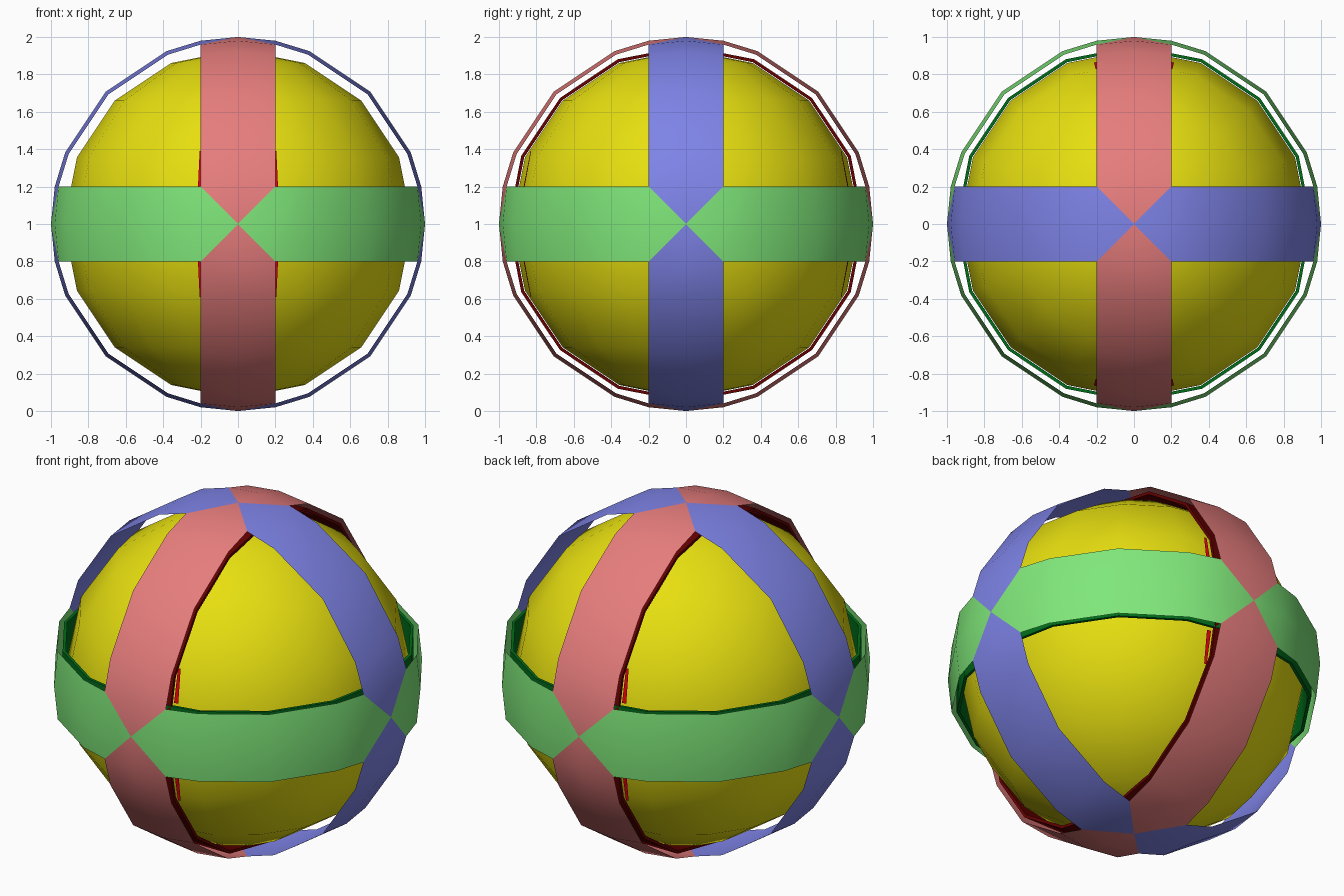
import bpy, bmesh, math
from mathutils import Vector

if "Cube" in bpy.data.objects:
    bpy.data.objects.remove(bpy.data.objects["Cube"])

CENTRE = Vector((0, 0, 1))
HALF = 0.2            # half width of every band
STEP = math.pi / 8    # 16-sided rings

# In-plane axes and band axis for each ring direction
FRAMES = {
    "green": (Vector((1, 0, 0)), Vector((0, 1, 0)), Vector((0, 0, 1))),
    "blue": (Vector((1, 0, 0)), Vector((0, 0, 1)), Vector((0, 1, 0))),
    "red": (Vector((0, 1, 0)), Vector((0, 0, 1)), Vector((1, 0, 0))),
}


def material(name, rgb):
    m = bpy.data.materials.new(name)
    m.diffuse_color = (*rgb, 1)
    m.use_nodes = True
    m.node_tree.nodes["Principled BSDF"].inputs["Base Color"].default_value = m.diffuse_color
    return m


MATS = {
    "yellow": material("yellow", (0.93, 0.86, 0.006)),
    "red": material("light red", (0.86, 0.22, 0.22)),
    "green": material("light green", (0.22, 0.82, 0.2)),
    "blue": material("light blue", (0.22, 0.24, 0.84)),
    "dark_red": material("dark red", (0.13, 0.0, 0.0)),
    "dark_green": material("dark green", (0.0, 0.15, 0.01)),
    "bright_red": material("bright red", (0.9, 0.0, 0.005)),
}


def finish(bm, name, mat):
    mesh = bpy.data.meshes.new(name)
    bm.to_mesh(mesh)
    bm.free()
    mesh.materials.append(MATS[mat])
    mesh.shade_smooth()
    mesh.set_sharp_from_angle(angle=math.radians(35))
    ob = bpy.data.objects.new(name, mesh)
    ob.location = CENTRE
    bpy.context.collection.objects.link(ob)
    return ob


def face_outward(bm):
    bm.normal_update()
    for f in bm.faces:
        if f.normal.dot(f.calc_center_median()) < 0:
            f.normal_flip()


def outer_band(name, mat):
    """Thin band on the unit sphere, with pointed joints where bands cross."""
    u, v, w = FRAMES[mat]
    bm = bmesh.new()
    edge = math.sqrt(1 - HALF ** 2)
    corner = math.sqrt(1 - 2 * HALF ** 2)
    for q in range(4):
        c, s = round(math.cos(q * math.pi / 2)), round(math.sin(q * math.pi / 2))
        p, t = u * c + v * s, v * c - u * s

        def row(a, b, ca, cb):
            return [bm.verts.new(p * x + t * y + w * z) for x, y, z in
                    ((a, b, -HALF), (ca, cb, 0), (a, b, HALF))]

        rows = [row(corner, HALF, edge, HALF)]
        for k in (1, 2, 3):
            ca, cb = math.cos(k * STEP), math.sin(k * STEP)
            rows.append(row(ca * edge, cb * edge, ca, cb))
        rows.append(row(HALF, corner, HALF, edge))
        for r0, r1 in zip(rows, rows[1:]):
            for i in (0, 1):
                bm.faces.new((r0[i], r1[i], r1[i + 1], r0[i + 1]))
        # triangular joints reaching the crossing points
        for tip, r in ((p, rows[0]), (t, rows[-1])):
            apex = bm.verts.new(tip)
            for i in (0, 1):
                bm.faces.new((apex, r[i], r[i + 1]))
    bmesh.ops.remove_doubles(bm, verts=bm.verts, dist=1e-4)
    face_outward(bm)
    finish(bm, name, mat)


def inner_hoop(name, frame, mat, r_in=0.936, r_out=0.953):
    """Slim 16-sided hoop hidden under an outer band."""
    u, v, w = FRAMES[frame]
    bm = bmesh.new()
    rings = []
    for k in range(16):
        d = u * math.cos(k * STEP) + v * math.sin(k * STEP)
        rings.append([bm.verts.new(d * r + w * z) for r, z in
                      ((r_in, -HALF), (r_out, -HALF), (r_out, HALF), (r_in, HALF))])
    for k in range(16):
        a, b = rings[k], rings[(k + 1) % 16]
        for i in range(4):
            j = (i + 1) % 4
            bm.faces.new((a[i], b[i], b[j], a[j]))
    bmesh.ops.recalc_face_normals(bm, faces=bm.faces)
    finish(bm, name, mat)


# Inner ball
bm = bmesh.new()
bmesh.ops.create_uvsphere(bm, u_segments=16, v_segments=8, radius=0.932)
finish(bm, "inner_ball", "yellow")

# Outer bands
for colour in FRAMES:
    outer_band(colour + "_band", colour)

# Hoops beneath the red and green bands
inner_hoop("red_hoop", "red", "dark_red")
inner_hoop("green_hoop", "green", "dark_green")

# Slim red slivers on the ball beside the red band, front and back
bm = bmesh.new()
for sx in (-1, 1):
    for sy in (-1, 1):
        for sz in (-1, 1):
            bm.faces.new([bm.verts.new((sx * x, sy * y, sz * z)) for x, y, z in
                          ((0.19, 0.868, 0.2), (0.214, 0.863, 0.2),
                           (0.205, 0.828, 0.39), (0.19, 0.831, 0.39))])
face_outward(bm)
finish(bm, "red_slivers", "bright_red")
